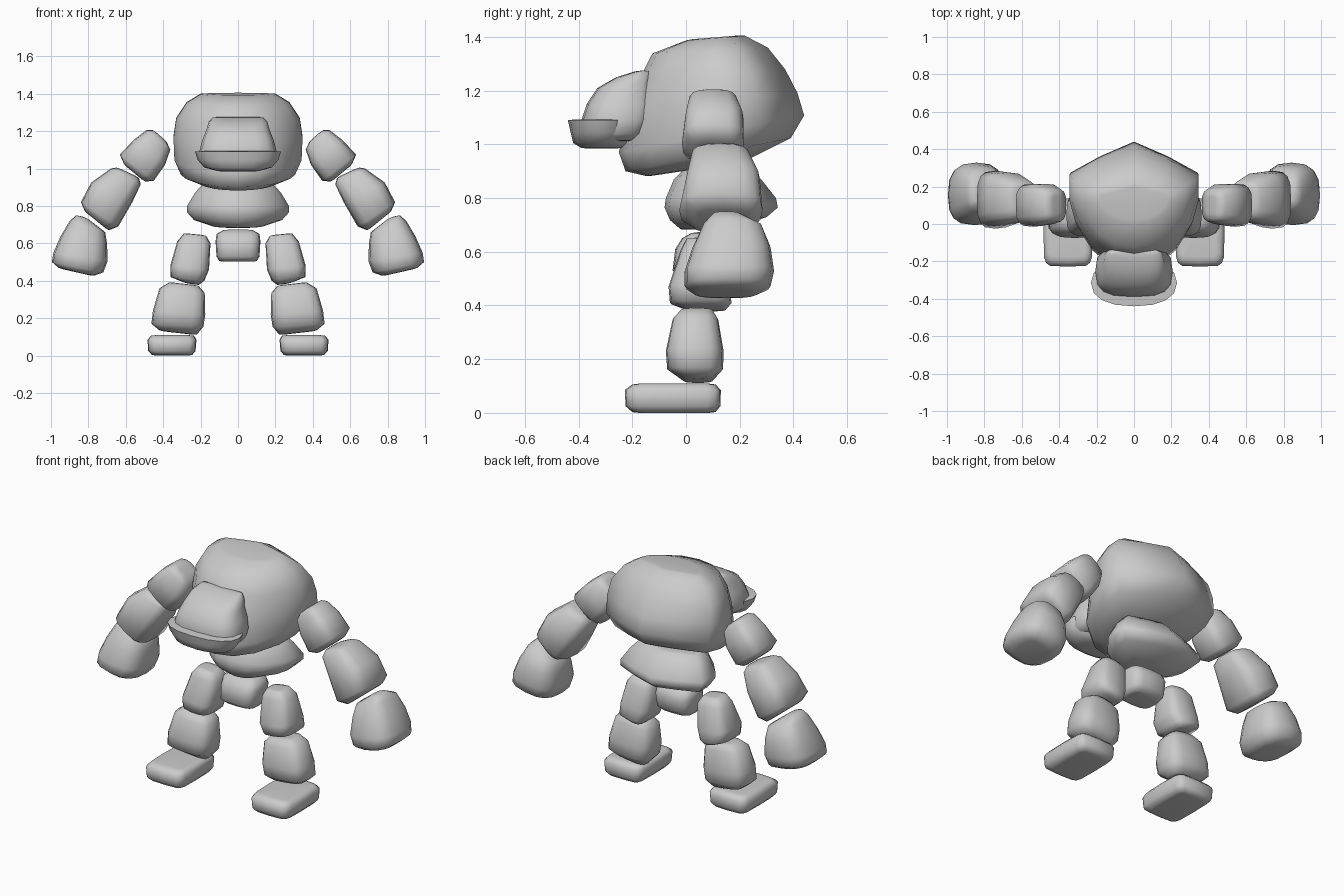
import bpy, bmesh, math

stone = bpy.data.materials.new("grey stone")
stone.diffuse_color = (0.6, 0.6, 0.6, 1)


def loft(name, rings, angle=85):
    """Skin closed rings of equal length, cap both ends, smooth shade."""
    bm = bmesh.new()
    loops = [[bm.verts.new(p) for p in ring] for ring in rings]
    n = len(loops[0])
    for a, b in zip(loops, loops[1:]):
        for i in range(n):
            bm.faces.new((a[i], a[(i + 1) % n], b[(i + 1) % n], b[i]))
    caps = [bm.faces.new(loops[0]), bm.faces.new(loops[-1])]
    bmesh.ops.recalc_face_normals(bm, faces=bm.faces)
    # soft caps: inset slightly domed, then fan to the middle
    bmesh.ops.inset_individual(bm, faces=caps, thickness=0.025, depth=0.003)
    bmesh.ops.poke(bm, faces=caps)
    me = bpy.data.meshes.new(name)
    bm.to_mesh(me)
    bm.free()
    me.materials.append(stone)
    ob = bpy.data.objects.new(name, me)
    bpy.context.collection.objects.link(ob)
    bpy.ops.object.select_all(action='DESELECT')
    ob.select_set(True)
    bpy.context.view_layer.objects.active = ob
    bpy.ops.object.shade_smooth_by_angle(angle=math.radians(angle))


def rounded(xa, za, xb, zb, y0, y1, e=4, n=16):
    """Rounded-box ring spanning two outline points in x/z and a depth in y."""
    pts = []
    for i in range(n):
        c, s = math.cos(2 * math.pi * i / n), math.sin(2 * math.pi * i / n)
        u = math.copysign(abs(c) ** (2 / e), c) / 2 + 0.5
        v = math.copysign(abs(s) ** (2 / e), s) / 2 + 0.5
        pts.append((xb + (xa - xb) * u, y0 + (y1 - y0) * v, zb + (za - zb) * u))
    return pts


def pair(name, rings, e=3.2):
    for side, sx in (("left", 1), ("right", -1)):
        loft(f"{side}_{name}", [[(sx * x, y, z) for x, y, z in rounded(*r, e)] for r in rings])


def block(name, rings, e=3.5, angle=85):
    """Symmetric rounded block: rings of (half width, z, y front, y back)."""
    loft(name, [rounded(w, z, -w, z, y0, y1, e) for w, z, y0, y1 in rings], angle)


# Plan outline of boulders with a pointed back: (width fraction, depth fraction)
PLAN = [(0, 0), (.36, .04), (.66, .16), (.91, .36), (1, .54), (1, .76), (.52, .89), (0, 1)]


def boulder(name, rings):
    """Rings of (z at y=0, slope, half width, y front, y back)."""
    out = []
    for z, slope, w, y0, y1 in rings:
        half = [(w * u, y0 + (y1 - y0) * t) for u, t in PLAN]
        full = half + [(-x, y) for x, y in half[-2:0:-1]]
        out.append([(x, y, z + slope * y) for x, y in full])
    loft(name, out)


# Trunk
boulder("torso", [
    (.905, .15, .19, -.15, .22), (.945, .2, .305, -.225, .39), (1.02, .2, .34, -.25, .44),
    (1.15, .1, .345, -.215, .415), (1.26, .05, .33, -.17, .37),
    (1.345, .05, .275, -.125, .305), (1.387, .08, .2, .0, .22)])
boulder("abdomen", [
    (.685, .05, .13, -.02, .19), (.72, .03, .235, -.06, .30), (.765, 0, .272, -.08, .342),
    (.80, 0, .272, -.075, .335), (.87, 0, .23, -.045, .28), (.915, 0, .19, 0, .23)])
block("pelvis", [
    (.10, .505, -.02, .13), (.115, .53, -.05, .16), (.12, .61, -.04, .17),
    (.115, .65, -.015, .15), (.08, .67, .02, .12)])

# Head and jutting jaw
block("head", [
    (.17, 1.015, -.37, -.18), (.20, 1.04, -.38, -.14), (.207, 1.09, -.39, -.115),
    (.192, 1.15, -.37, -.108), (.168, 1.21, -.33, -.113), (.157, 1.25, -.26, -.12),
    (.135, 1.272, -.19, -.128)], 3)
block("jaw", [
    (.11, .987, -.39, -.24), (.18, 1.005, -.42, -.21), (.215, 1.045, -.43, -.2),
    (.23, 1.09, -.44, -.19)], 2.3, 60)

# Arms: each ring is outer x,z / inner x,z / y front, back
pair("upper_arm", [
    (.455, 1.205, .38, 1.14, .03, .17), (.49, 1.205, .362, 1.10, .01, .19),
    (.555, 1.155, .39, 1.02, -.005, .215), (.632, 1.075, .45, .935, -.015, .215),
    (.61, 1.025, .495, .93, .02, .185)])
pair("forearm", [
    (.65, 1.005, .53, .95, .05, .21), (.68, 1.0, .52, .915, .02, .235),
    (.785, .925, .565, .82, 0, .275), (.84, .82, .64, .69, -.025, .285),
    (.82, .775, .69, .67, .02, .255)])
pair("fist", [
    (.865, .75, .80, .73, .10, .20), (.90, .72, .71, .66, .06, .285),
    (.95, .635, .70, .60, .025, .315), (.987, .55, .697, .505, -.005, .328),
    (.995, .50, .72, .445, -.005, .315), (.96, .47, .77, .427, .03, .265)], 2.8)

# Legs
pair("thigh", [
    (.29, .652, .17, .64, 0, .11), (.325, .61, .147, .60, -.02, .14),
    (.362, .48, .155, .46, -.065, .16), (.36, .42, .18, .40, -.06, .17),
    (.30, .395, .21, .378, 0, .15)])
pair("shin", [
    (.37, .39, .21, .372, -.02, .10), (.42, .36, .178, .335, -.05, .12),
    (.455, .24, .175, .22, -.075, .14), (.463, .17, .185, .155, -.07, .138),
    (.42, .135, .22, .112, -.01, .10)])
pair("foot", [
    (.46, .003, .245, .003, -.20, .11), (.48, .025, .227, .025, -.225, .128),
    (.484, .085, .222, .085, -.228, .13), (.465, .106, .235, .106, -.20, .11)], 6)
